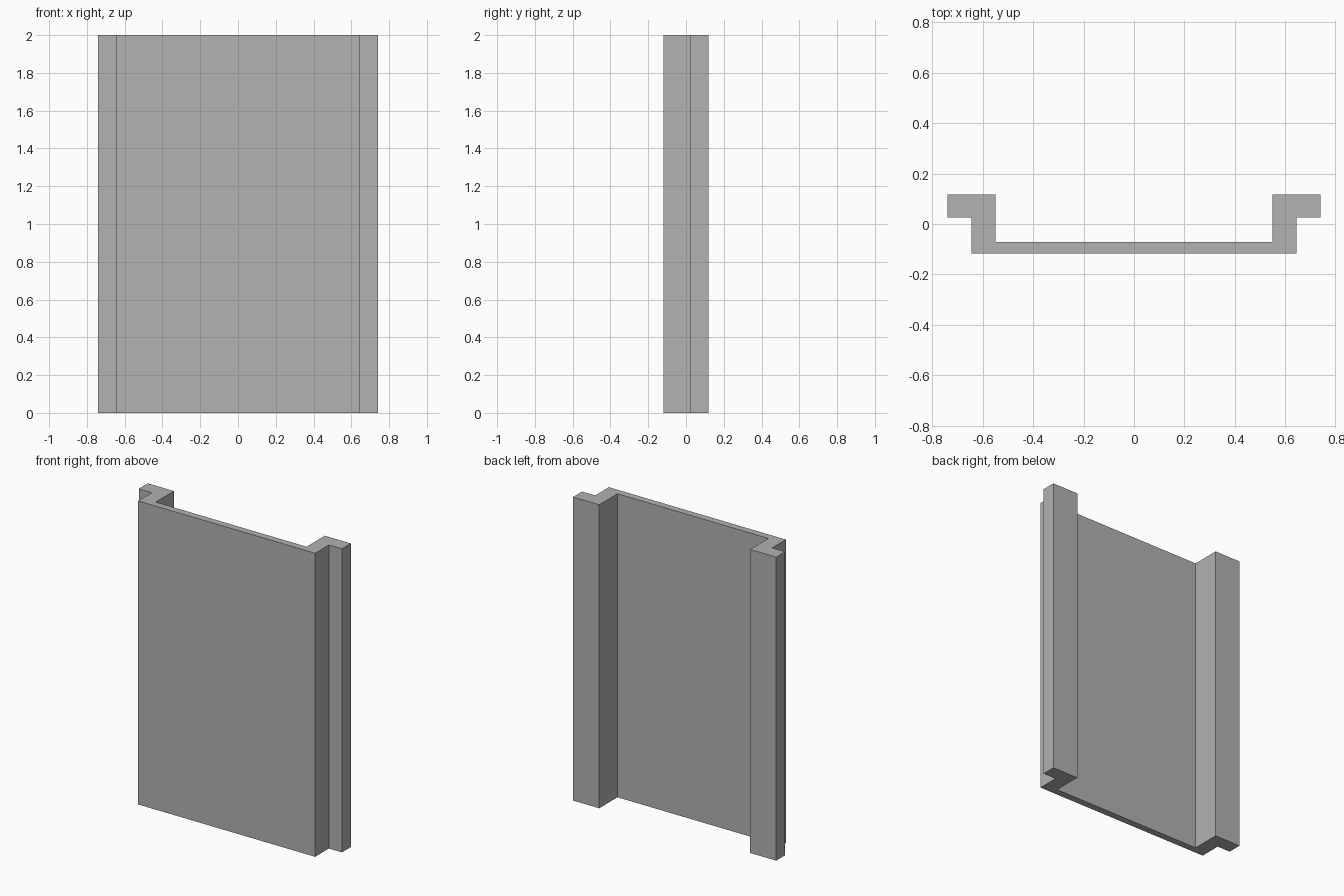
import bpy
import bmesh

cube = bpy.data.objects.get("Cube")
if cube:
    bpy.data.objects.remove(cube, do_unlink=True)

HEIGHT = 2.0

grey = bpy.data.materials.new("plain grey")
grey.use_nodes = True
colour = (0.445, 0.445, 0.445, 1)
grey.diffuse_color = colour
grey.node_tree.nodes["Principled BSDF"].inputs["Base Color"].default_value = colour

# Right half of the cross-section: front corner, stepped flange, inner panel face
half = [(0.645, -0.118), (0.645, 0.025), (0.74, 0.025),
        (0.74, 0.118), (0.55, 0.118), (0.55, -0.072)]
profile = half + [(-x, y) for x, y in reversed(half)]

# Extrude the mirrored profile upward into one solid panel
bm = bmesh.new()
base = bm.faces.new([bm.verts.new((x, y, 0)) for x, y in profile])
top = bmesh.ops.extrude_face_region(bm, geom=[base], use_keep_orig=True)
bmesh.ops.translate(bm, vec=(0, 0, HEIGHT),
                    verts=[v for v in top["geom"] if isinstance(v, bmesh.types.BMVert)])
bmesh.ops.recalc_face_normals(bm, faces=bm.faces)

mesh = bpy.data.meshes.new("flanged_panel")
bm.to_mesh(mesh)
bm.free()
mesh.materials.append(grey)
panel = bpy.data.objects.new("flanged_panel", mesh)
bpy.context.collection.objects.link(panel)
